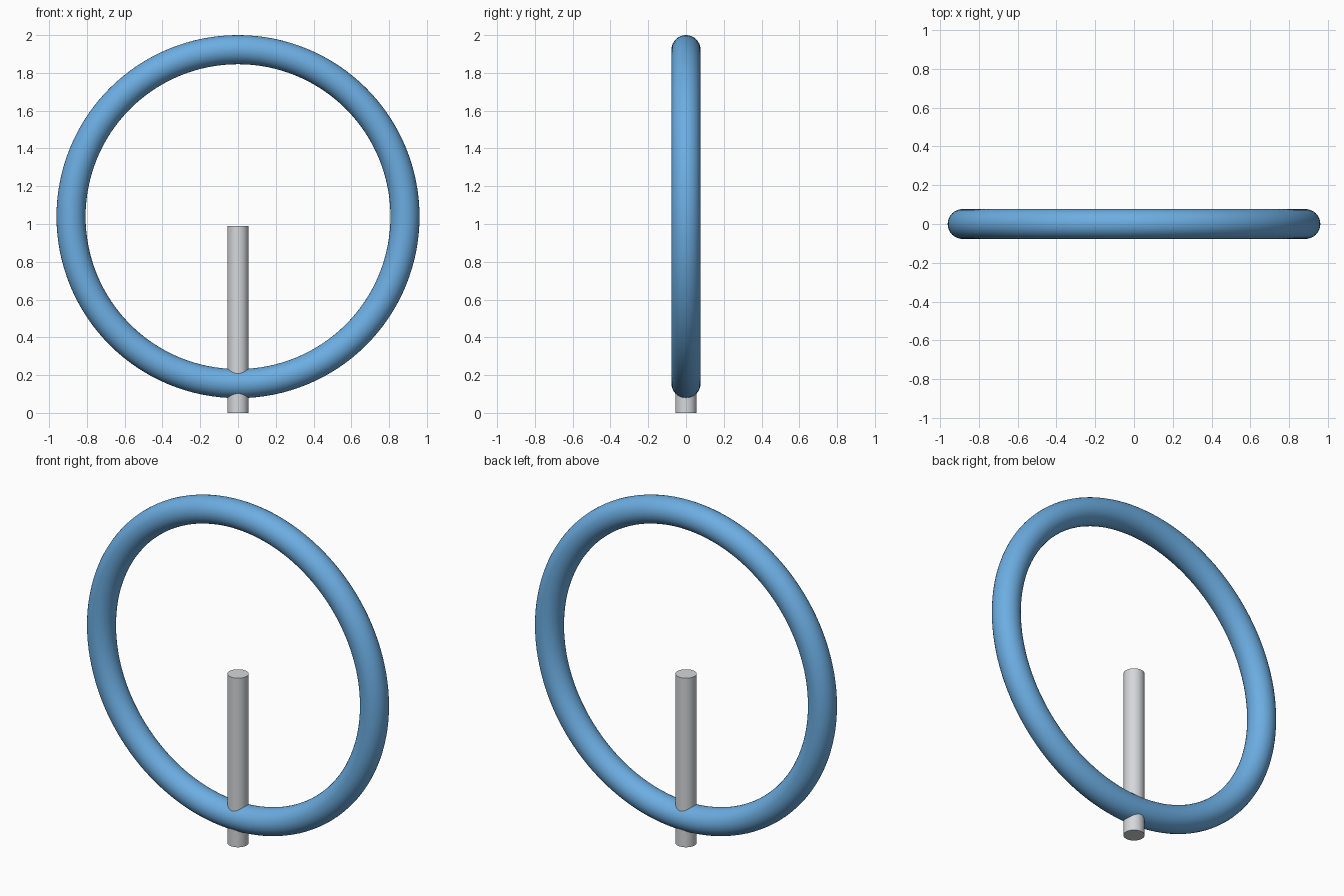
import bpy
import math

cube = bpy.data.objects.get("Cube")
if cube:
    bpy.data.objects.remove(cube, do_unlink=True)


def make_material(name, color):
    mat = bpy.data.materials.new(name)
    mat.use_nodes = True
    mat.diffuse_color = color
    mat.node_tree.nodes["Principled BSDF"].inputs["Base Color"].default_value = color
    return mat


def finish(name, mat):
    obj = bpy.context.object
    obj.name = name
    obj.data.materials.append(mat)
    bpy.ops.object.shade_smooth_by_angle(angle=math.radians(40))
    return obj


blue = make_material("sky blue", (0.15, 0.42, 0.76, 1))
grey = make_material("light grey", (0.66, 0.68, 0.70, 1))

# Upright ring
RING_OUTER, TUBE = 0.961, 0.077
bpy.ops.mesh.primitive_torus_add(
    major_radius=RING_OUTER - TUBE, minor_radius=TUBE,
    major_segments=128, minor_segments=32,
    location=(0, 0, 2 - RING_OUTER), rotation=(math.pi / 2, 0, 0))
finish("ring", blue)

# Post passing through the bottom of the ring
POST_HEIGHT = 0.99
bpy.ops.mesh.primitive_cylinder_add(
    vertices=48, radius=0.056, depth=POST_HEIGHT,
    location=(0, 0, POST_HEIGHT / 2))
finish("post", grey)
